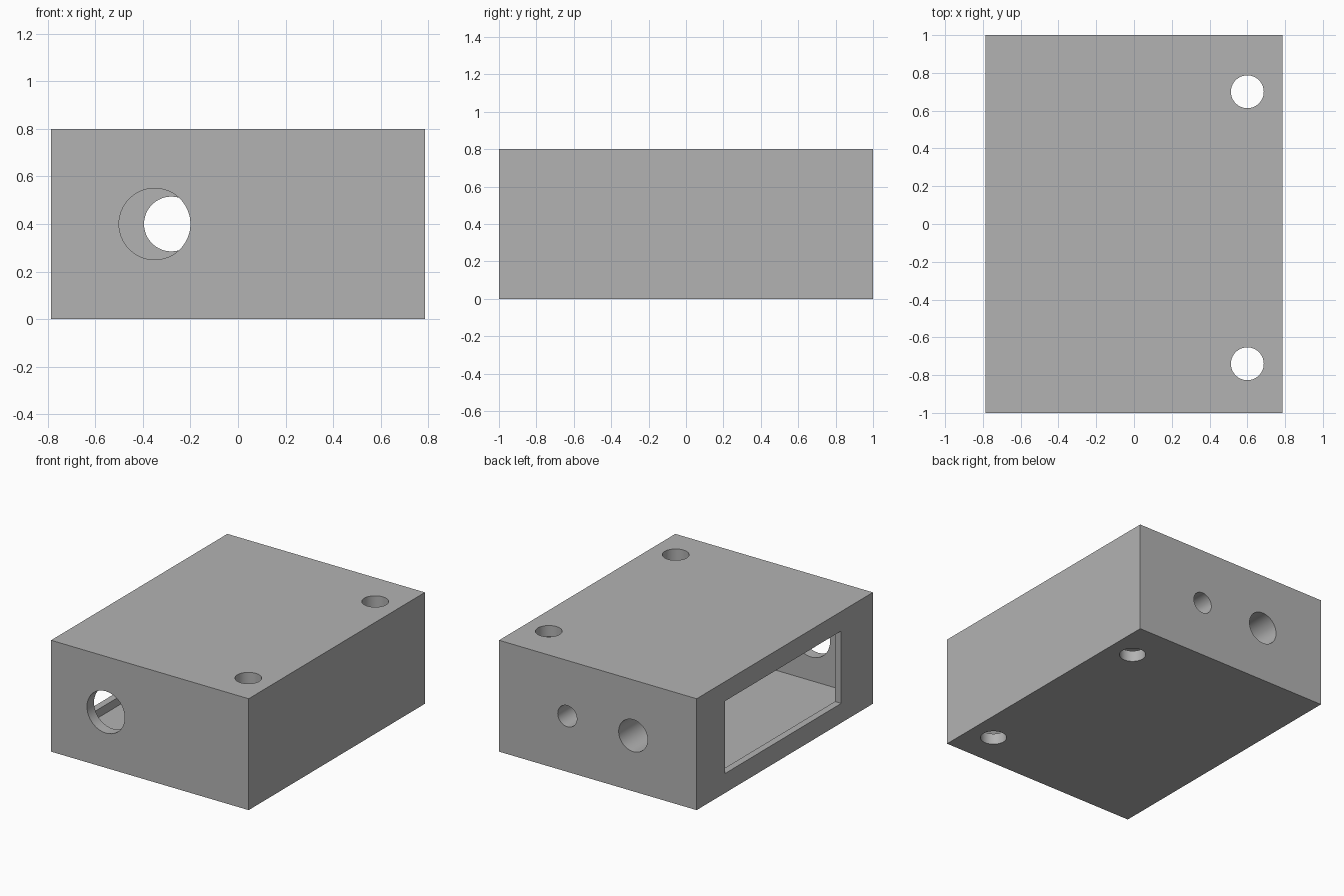
import bpy
from math import pi

old = bpy.data.objects.get("Cube")
if old:
    bpy.data.objects.remove(old, do_unlink=True)

grey = bpy.data.materials.new("plain grey")
grey.use_nodes = True
grey.diffuse_color = (0.45, 0.45, 0.45, 1)
grey.node_tree.nodes["Principled BSDF"].inputs["Base Color"].default_value = (0.45, 0.45, 0.45, 1)


def box(name, x, y, z):
    """Box spanning the given (low, high) ranges."""
    spans = (x, y, z)
    bpy.ops.mesh.primitive_cube_add(size=1, location=[(a + b) / 2 for a, b in spans])
    ob = bpy.context.object
    ob.name = name
    ob.scale = [b - a for a, b in spans]
    bpy.ops.object.transform_apply(location=True, rotation=False, scale=True)
    ob.data.materials.append(grey)
    return ob


def drill(name, radius, depth, location, rotation=(0, 0, 0)):
    bpy.ops.mesh.primitive_cylinder_add(vertices=64, radius=radius, depth=depth,
                                        location=location, rotation=rotation)
    ob = bpy.context.object
    ob.name = name
    ob.data.materials.append(grey)
    return ob


# Outer block
housing = box("housing", (-0.785, 0.785), (-1, 1), (0, 0.8))

# Hollow interior and the smaller side window with its thin lip
cutters = [
    box("cavity_cutter", (-0.735, 0.70), (-0.92, 0.72), (0.08, 0.72)),
    box("window_cutter", (-0.9, -0.7), (-0.64, 0.68), (0.14, 0.66)),
]

# Round openings in the front and back walls
along_y = (pi / 2, 0, 0)
cutters += [
    drill("front_port_cutter", 0.15, 0.4, (-0.35, -1, 0.4), along_y),
    drill("back_port_cutter", 0.115, 0.8, (-0.28, 1, 0.4), along_y),
    drill("small_back_port_cutter", 0.076, 0.8, (0.243, 1, 0.4), along_y),
]

# Vertical mounting holes
for y in (-0.74, 0.70):
    cutters.append(drill("mounting_hole_cutter", 0.087, 1.2, (0.6, y, 0.4)))

for cutter in cutters:
    cutter.hide_render = True
    cutter.display_type = 'WIRE'
    cut = housing.modifiers.new(cutter.name, 'BOOLEAN')
    cut.object = cutter
    cut.operation = 'DIFFERENCE'
    cut.solver = 'EXACT'

# Bake the cuts and keep sharp edges with smooth bores
bpy.ops.object.select_all(action='DESELECT')
housing.select_set(True)
bpy.context.view_layer.objects.active = housing
for cut in list(housing.modifiers):
    bpy.ops.object.modifier_apply(modifier=cut.name)
bpy.ops.object.shade_smooth_by_angle(angle=pi / 6)
for cutter in cutters:
    bpy.data.objects.remove(cutter, do_unlink=True)
